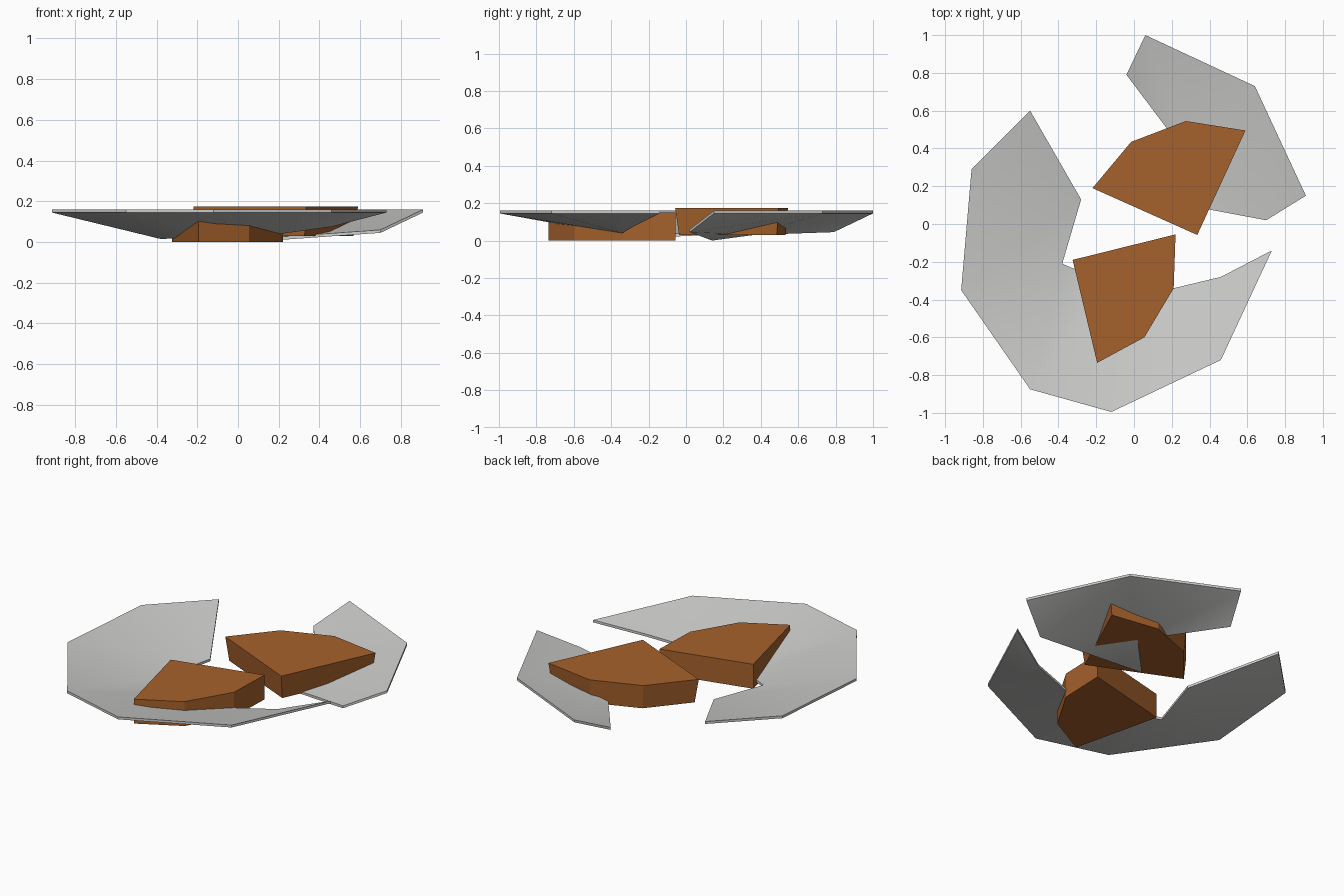
import bpy
import bmesh

if "Cube" in bpy.data.objects:
    bpy.data.objects.remove(bpy.data.objects["Cube"])


def material(name, rgb):
    m = bpy.data.materials.new(name)
    m.diffuse_color = (*rgb, 1)
    m.use_nodes = True
    m.node_tree.nodes["Principled BSDF"].inputs["Base Color"].default_value = m.diffuse_color
    return m


clay = material("pale grey", (0.6, 0.6, 0.59))
wood = material("warm brown", (0.38, 0.12, 0.025))


def add_object(name, bm, mat):
    bmesh.ops.recalc_face_normals(bm, faces=bm.faces[:])
    mesh = bpy.data.meshes.new(name)
    bm.to_mesh(mesh)
    bm.free()
    obj = bpy.data.objects.new(name, mesh)
    bpy.context.collection.objects.link(obj)
    mesh.materials.append(mat)
    return obj


def shard(name, rim, inner, faces, thick=0.015, rim_z=0.145):
    """Thin dished shell: level rim, low broken inner edge."""
    pts = [(x, y, rim_z) for x, y in rim] + inner
    bm = bmesh.new()
    low = [bm.verts.new(p) for p in pts]
    top = [bm.verts.new((x, y, z + thick)) for x, y, z in pts]
    for f in faces:
        bm.faces.new([top[i] for i in f])
        bm.faces.new([low[i] for i in reversed(f)])
    n = len(pts)
    for i in range(n):
        j = (i + 1) % n
        bm.faces.new((low[i], low[j], top[j], top[i]))
    obj = add_object(name, bm, clay)
    bpy.ops.object.select_all(action='DESELECT')
    obj.select_set(True)
    bpy.context.view_layer.objects.active = obj
    bpy.ops.object.shade_smooth_by_angle(angle=0.52)


def chunk(name, outline, z0, z1, taper):
    """Flat-topped prism whose base is scaled about its middle."""
    cx = sum(p[0] for p in outline) / len(outline)
    cy = sum(p[1] for p in outline) / len(outline)
    bm = bmesh.new()
    top = [bm.verts.new((x, y, z1)) for x, y in outline]
    low = [bm.verts.new((cx + (x - cx) * taper, cy + (y - cy) * taper, z0))
           for x, y in outline]
    bm.faces.new(top)
    bm.faces.new(low[::-1])
    n = len(outline)
    for i in range(n):
        j = (i + 1) % n
        bm.faces.new((low[i], low[j], top[j], top[i]))
    add_object(name, bm, wood)


# Large crescent of the broken dish
shard("large_dish_shard",
      [(-.55, .60), (-.86, .29), (-.915, -.35), (-.55, -.875),
       (-.12, -.995), (.46, -.72), (.73, -.14)],
      [(.46, -.28, .075), (.21, -.34, .04), (-.10, -.33, .025),
       (-.38, -.21, .015), (-.28, .13, .03)],
      [(0, 1, 11), (1, 2, 11), (11, 2, 10), (2, 3, 10), (10, 3, 9),
       (3, 4, 9), (9, 4, 8), (4, 5, 8), (8, 5, 7), (5, 6, 7)])

# Small shard behind
shard("small_dish_shard",
      [(.06, 1.0), (.64, .73), (.91, .15)],
      [(.70, .02, .045), (.06, .14, 0), (.28, .365, .03), (-.04, .79, .045)],
      [(0, 6, 5), (0, 5, 1), (1, 5, 3), (1, 3, 2), (5, 4, 3)])

# Two brown chunks
chunk("front_chunk", [(-.325, -.19), (-.195, -.735), (.055, -.60),
                      (.21, -.34), (.22, -.055)], 0, .15, 1)
chunk("back_chunk", [(-.22, .19), (.335, -.058), (.59, .495),
                     (.275, .545), (-.015, .435)], .03, .175, .945)
